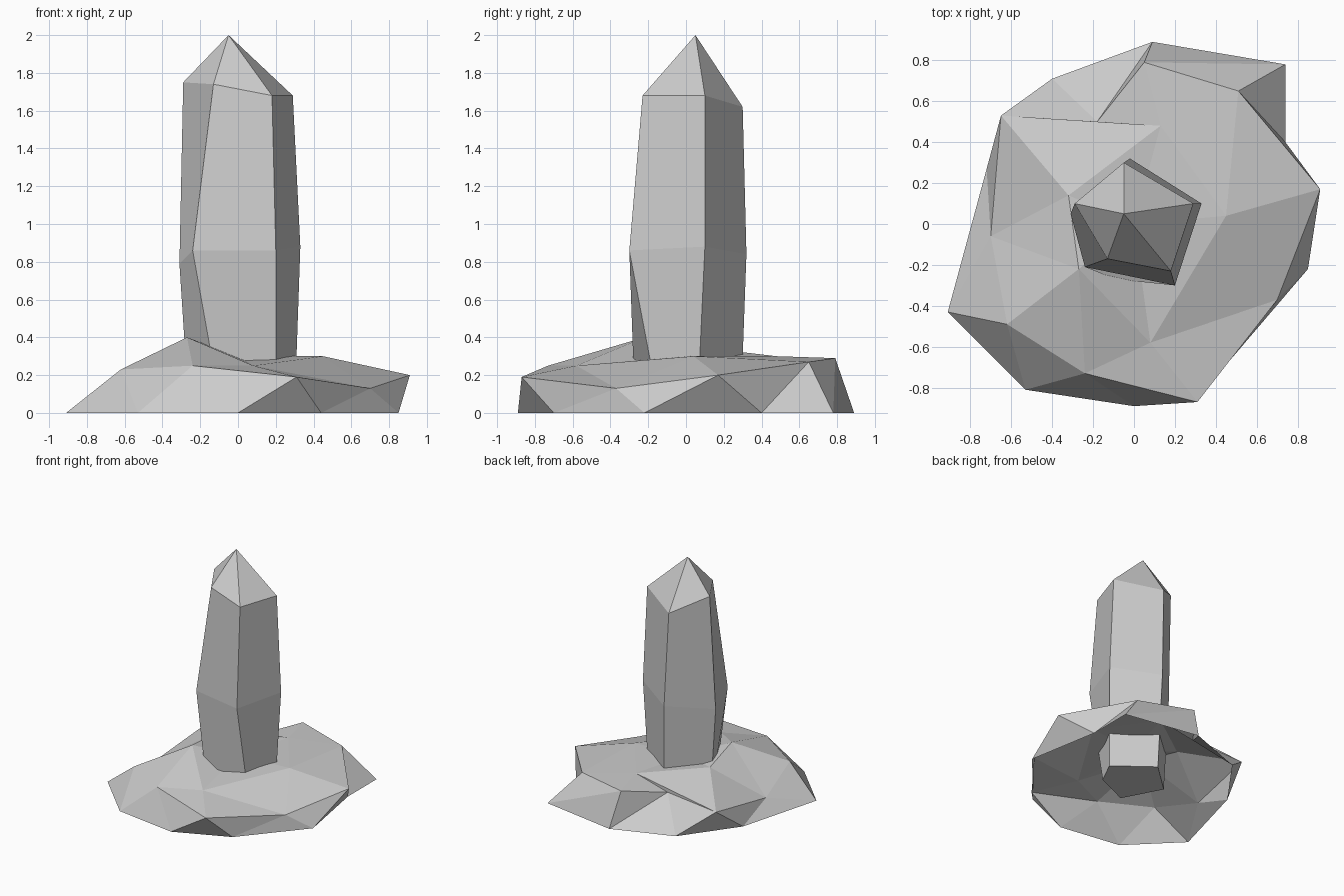
import bpy
import bmesh

default_cube = bpy.data.objects.get("Cube")
if default_cube:
    bpy.data.objects.remove(default_cube, do_unlink=True)

# Single pale stone colour
stone = bpy.data.materials.new("pale_grey_stone")
stone.use_nodes = True
colour = (0.6, 0.6, 0.6, 1)
stone.diffuse_color = colour
stone.node_tree.nodes["Principled BSDF"].inputs["Base Color"].default_value = colour


def finish(bm, name):
    """Turn a bmesh into a flat shaded object with the stone material."""
    mesh = bpy.data.meshes.new(name)
    bm.to_mesh(mesh)
    bm.free()
    mesh.materials.append(stone)
    obj = bpy.data.objects.new(name, mesh)
    bpy.context.collection.objects.link(obj)
    return obj


def add_ring(bm, points):
    return [bm.verts.new(p) for p in points]


def bridge(bm, lower, upper):
    """Join two rings of equal count with quads."""
    count = len(lower)
    for i in range(count):
        j = (i + 1) % count
        bm.faces.new((lower[i], lower[j], upper[j], upper[i]))


def fan(bm, ring, tip):
    """Close a ring with triangles meeting at one point."""
    for i, vert in enumerate(ring):
        bm.faces.new((vert, ring[(i + 1) % len(ring)], tip))


# Crystal: five-sided column, widest in the middle, with a pointed tip
bm = bmesh.new()
foot = add_ring(bm, [(-.26, .05, .02), (-.09, -.27, .02), (.2, -.14, .02),
                     (.3, .06, .02), (0, .29, .02)])
waist = add_ring(bm, [(-.31, .05, .79), (-.24, -.21, .86), (.2, -.3, .86),
                      (.33, .1, .88), (-.02, .32, .84)])
shoulder = add_ring(bm, [(-.29, .1, 1.75), (-.13, -.17, 1.74), (.18, -.23, 1.68),
                         (.29, .1, 1.68), (-.05, .3, 1.62)])
bridge(bm, foot, waist)
bridge(bm, waist, shoulder)
fan(bm, shoulder, bm.verts.new((-.05, .05, 2)))
bm.faces.new(list(reversed(foot)))
finish(bm, "crystal")

# Rock base: faceted shell, open underneath
bm = bmesh.new()
ground_outline = [(-.91, -.43), (-.53, -.81), (0, -.89), (.44, -.7), (.85, -.22),
                  (.74, .4), (.74, .78), (.09, .89), (-.4, .71), (-.72, .27)]
ground = add_ring(bm, [(x, y, 0) for x, y in ground_outline])
rim = add_ring(bm, [(-.62, -.49, .23), (-.24, -.73, .25), (.31, -.87, .19),
                    (.7, -.37, .13), (.91, .17, .2), (.51, .65, .27),
                    (.05, .79, .29), (-.18, .5, .23), (-.65, .53, .2),
                    (-.7, -.06, .11)])
crown = add_ring(bm, [(-.27, -.22, .4), (.08, -.58, .25), (.45, .04, .3),
                      (.13, .48, .3), (-.32, .14, .34)])

# Zigzag of triangles up the sides
count = len(rim)
for i in range(count):
    j = (i + 1) % count
    bm.faces.new((ground[i], ground[j], rim[i]))
    bm.faces.new((ground[j], rim[j], rim[i]))

# Top facets: each crown point spans a run of rim points
first_rim = [-1, 1, 3, 5, 8, 9]
for k, peak in enumerate(crown):
    for r in range(first_rim[k], first_rim[k + 1]):
        bm.faces.new((rim[r % count], rim[(r + 1) % count], peak))
    bm.faces.new((rim[first_rim[k + 1]], crown[(k + 1) % len(crown)], peak))

# Middle of the shell, hidden inside the crystal
fan(bm, crown, bm.verts.new((0, 0, .3)))
finish(bm, "rock_base")
